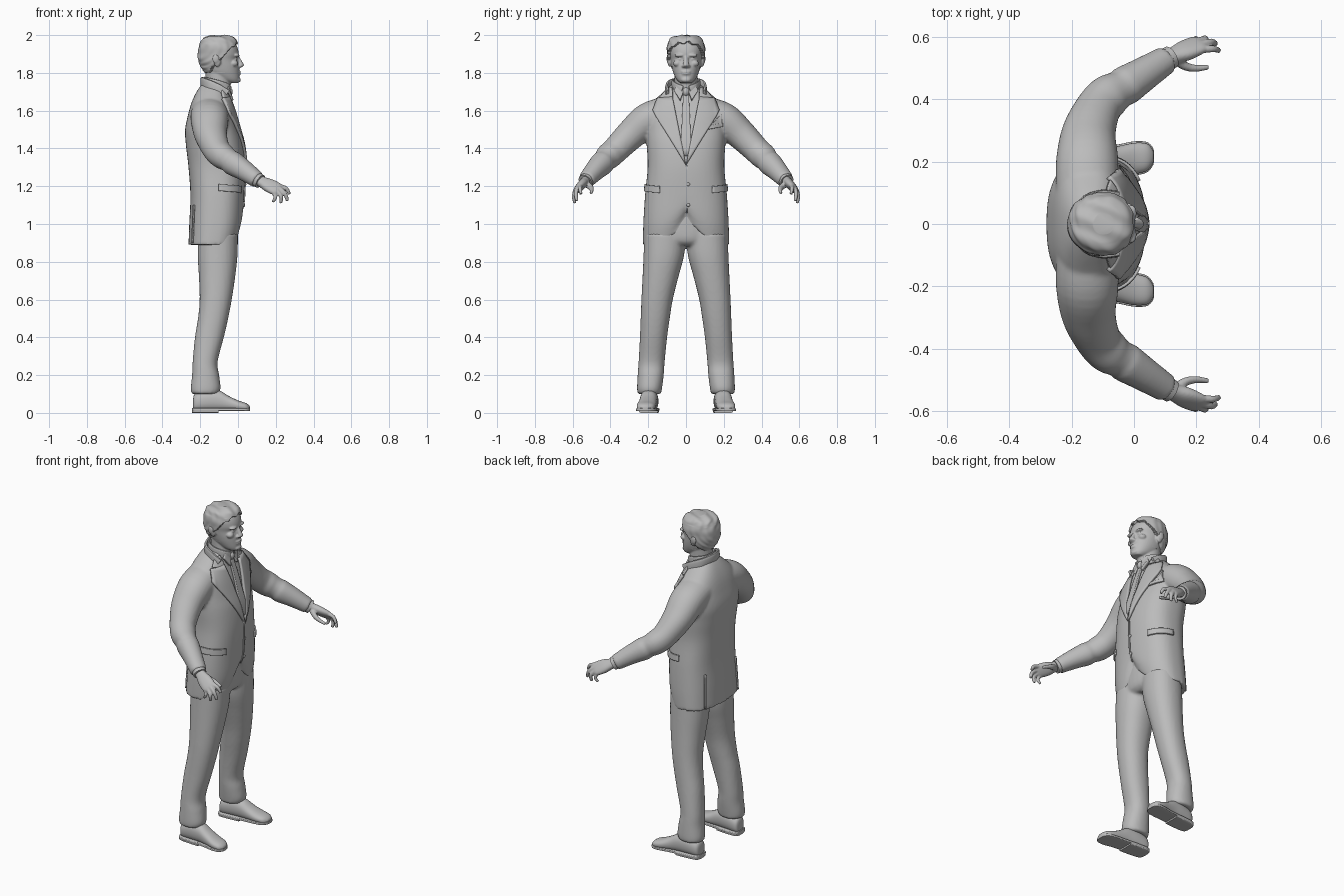
import bpy, bmesh
from math import sin, cos, pi, radians, copysign
from mathutils import Vector
from mathutils.bvhtree import BVHTree

if "Cube" in bpy.data.objects:
    bpy.data.objects.remove(bpy.data.objects["Cube"])

clay = bpy.data.materials.new("plain_grey")
clay.use_nodes = True
clay.diffuse_color = (0.5, 0.5, 0.5, 1)
clay.node_tree.nodes["Principled BSDF"].inputs["Base Color"].default_value = clay.diffuse_color
X, Y, Z = Vector((1, 0, 0)), Vector((0, 1, 0)), Vector((0, 0, 1))


def blend(rows, k):
    """Catmull-Rom interpolation of rows of numbers."""
    out = []
    for i in range(len(rows) - 1):
        a, b, c, d = (rows[min(max(j, 0), len(rows) - 1)] for j in range(i - 1, i + 3))
        for n in range(k):
            t = n / k
            out.append([q + t * (r - p) / 2 + t * t * (p - 2.5 * q + 2 * r - s / 2)
                        + t ** 3 * (1.5 * (q - r) + (s - p) / 2) for p, q, r, s in zip(a, b, c, d)])
    return out + [list(rows[-1])]


def loft(bm, rows, frame=None, wide=Z, p=2.0, sides=32, k=5):
    """Closed loft; each row is centre x, y, z and two radii."""
    rows = blend(rows, k)
    rings = []
    for i, (x, y, z, a, b) in enumerate(rows):
        if frame:
            u, v = frame
        else:
            t = Vector(rows[min(i + 1, len(rows) - 1)][:3]) - Vector(rows[max(i - 1, 0)][:3])
            t.normalize()
            u = (wide - t * wide.dot(t)).normalized()
            v = t.cross(u)
        ring = []
        for n in range(sides):
            c, s = cos(2 * pi * n / sides), sin(2 * pi * n / sides)
            ring.append(bm.verts.new(Vector((x, y, z)) + u * a * copysign(abs(c) ** (2 / p), c)
                                     + v * b * copysign(abs(s) ** (2 / p), s)))
        rings.append(ring)
    for r, q in zip(rings, rings[1:]):
        for n in range(sides):
            m = (n + 1) % sides
            bm.faces.new((r[n], r[m], q[m], q[n]))
    bm.faces.new(rings[0])
    bm.faces.new(rings[-1])
    return [v for ring in rings for v in ring]


def slab(z, x0, x1, ry, y=0):
    return ((x0 + x1) / 2, y, z, (x1 - x0) / 2, ry)


def blob(bm, pos, size):
    vs = bmesh.ops.create_uvsphere(bm, u_segments=20, v_segments=12, radius=1)["verts"]
    for v in vs:
        v.co = Vector(a * s for a, s in zip(v.co, size)) + Vector(pos)


def flip(rows, s):
    return [(r[0], r[1] * s, *r[2:]) for r in rows]


def finish(bm, name, voxel=0, smooth=3):
    bmesh.ops.recalc_face_normals(bm, faces=bm.faces)
    me = bpy.data.meshes.new(name)
    bm.to_mesh(me)
    bm.free()
    ob = bpy.data.objects.new(name, me)
    bpy.context.collection.objects.link(ob)
    me.materials.append(clay)
    bpy.ops.object.select_all(action="DESELECT")
    ob.select_set(True)
    bpy.context.view_layer.objects.active = ob
    if voxel:
        me.shade_smooth()
        rm = ob.modifiers.new("fuse", "REMESH")
        rm.mode, rm.voxel_size, rm.use_smooth_shade = "VOXEL", voxel, True
        sm = ob.modifiers.new("soften", "SMOOTH")
        sm.factor, sm.iterations = 0.5, smooth
    else:
        bpy.ops.object.shade_smooth_by_angle(angle=radians(40))
    return ob


# Jacket: body with cutaway front hem, fused with the sleeves
bm = bmesh.new()
body = loft(bm, [slab(.89, -.262, .0, .228), slab(1.0, -.258, .025, .226), slab(1.15, -.252, .033, .217),
                 slab(1.3, -.262, .037, .203), slab(1.42, -.276, .025, .208), slab(1.5, -.28, .004, .212),
                 slab(1.58, -.264, -.018, .208), slab(1.64, -.247, -.038, .18), slab(1.69, -.225, -.055, .13),
                 slab(1.73, -.2, -.065, .085), slab(1.745, -.185, -.075, .065)], (X, Y), p=2.5, sides=64)
for v in body:
    if v.co.z < 1.15 and v.co.x > -.08:
        rise = .16 * max(0, 1 - abs(v.co.y) / .15) ** 1.6
        v.co.z += rise * (1.15 - v.co.z) / .26
sleeve = [(-.15, .1, 1.585, .09, .1), (-.15, .2, 1.55, .092, .1), (-.145, .29, 1.475, .08, .087),
          (-.115, .37, 1.395, .07, .073), (-.08, .41, 1.358, .068, .07), (-.045, .432, 1.335, .06, .06),
          (-.025, .445, 1.32, .064, .063), (.03, .48, 1.285, .055, .055), (.105, .528, 1.232, .043, .045)]
for s in (1, -1):
    loft(bm, flip(sleeve, s), p=2.1)
jacket = finish(bm, "jacket", .009, 3)
surface = BVHTree.FromObject(jacket, bpy.context.evaluated_depsgraph_get())


def patch(name, corners, lift=.008, radial=False, n=10):
    """Cloth panel laid on the jacket; corners are (y or angle, z)."""
    bm = bmesh.new()
    a, b, c, d = (Vector(q) for q in corners)
    grid = []
    for i in range(n + 1):
        for j in range(n + 1):
            u, z = a.lerp(b, i / n).lerp(d.lerp(c, i / n), j / n)
            aim = Vector((cos(radians(u)), sin(radians(u)), 0)) if radial else X
            start = Vector((-.11, 0, z)) + aim * .4 if radial else Vector((.4, u, z))
            hit, nor, _, _ = surface.ray_cast(start, -aim)
            if hit is None:
                hit, nor, _, _ = surface.find_nearest(Vector((-.05, u, z)))
            grid.append(bm.verts.new(hit + nor * lift / 2))
    for i in range(n):
        for j in range(n):
            q = i * (n + 1) + j
            bm.faces.new((grid[q], grid[q + 1], grid[q + n + 2], grid[q + n + 1]))
    ob = finish(bm, name)
    so = ob.modifiers.new("cloth", "SOLIDIFY")
    so.thickness, so.offset = lift, 0


# Lapels, pocket flaps, vents
for s, side in ((1, "left"), (-1, "right")):
    patch(side + "_lapel", [(0, 1.31), (s * .07, 1.67), (s * .145, 1.66), (s * .175, 1.6)], .014)
    patch(side + "_collar_end", [(s * .068, 1.66), (s * .07, 1.72), (s * .1, 1.705), (s * .135, 1.665)], .012)
    patch(side + "_pocket_flap", [(s * 48, 1.165), (s * 48, 1.2), (s * 88, 1.21), (s * 88, 1.175)], .009, True)
    patch(side + "_vent", [(s * 128, .9), (s * 128, 1.1), (s * 131, 1.1), (s * 131, .9)], .008, True)
    patch(side + "_shirt_collar_point", [(s * .012, 1.70), (s * .03, 1.65), (s * .06, 1.7), (s * .045, 1.73)], .02)
patch("breast_pocket", [(.12, 1.5), (.12, 1.52), (.195, 1.535), (.195, 1.515)], .008)
patch("pocket_square", [(.13, 1.52), (.165, 1.56), (.19, 1.585), (.19, 1.53)], .006)
patch("front_edge", [(0, 1.06), (0, 1.31), (.008, 1.31), (.008, 1.06)], .006)
patch("tie", [(-.03, 1.36), (-.014, 1.7), (.014, 1.7), (.03, 1.36)], .012)
bm = bmesh.new()
blob(bm, (-.05, 0, 1.7), (.022, .02, .025))
finish(bm, "tie_knot")
bm = bmesh.new()
for z, x in ((1.21, .039), (1.1, .033)):
    blob(bm, (x, .012, z), (.005, .009, .009))
finish(bm, "buttons")


# Collars wrap the neck from front to back
def collar(name, half, a, b):
    path = [(*q, a, b) for q in half]
    bm = bmesh.new()
    loft(bm, path + flip(path[-2::-1], -1), p=3, sides=16, k=8)
    finish(bm, name)


collar("jacket_collar", [(-.06, .098, 1.685), (-.11, .1, 1.715), (-.165, .075, 1.74), (-.19, 0, 1.75)], .028, .009)
collar("shirt_collar", [(-.042, .02, 1.708), (-.06, .052, 1.722), (-.115, .071, 1.74), (-.165, .045, 1.752),
                        (-.178, 0, 1.756)], .024, .006)

# Trousers: seat and both legs
bm = bmesh.new()
loft(bm, [slab(.885, -.17, -.03, .11), slab(.93, -.21, .0, .19), slab(1.1, -.21, .0, .19)], (X, Y))
leg = [slab(.1, -.245, -.105, .062, .194), slab(.13, -.25, -.092, .066, .193), slab(.2, -.243, -.1, .069, .187),
       slab(.27, -.24, -.108, .069, .182), slab(.4, -.228, -.075, .072, .172), slab(.5, -.212, -.052, .077, .163),
       slab(.6, -.203, -.033, .083, .153), slab(.72, -.207, -.015, .095, .135), slab(.83, -.213, -.003, .107, .118),
       slab(.95, -.21, .0, .11, .11)]
for s in (1, -1):
    loft(bm, flip(leg, s), (X, Y), p=2.2)
finish(bm, "trousers", .009, 3)

# Shoes: upper, sole and heel
for s, side in ((1, "left"), (-1, "right")):
    upper = [(-.238, .188, .045, .02, .03), (-.225, .19, .055, .042, .048), (-.16, .194, .066, .047, .058),
             (-.1, .198, .064, .046, .055), (-.05, .203, .05, .047, .04), (0, .21, .038, .05, .028),
             (.04, .214, .031, .044, .022), (.058, .216, .026, .026, .015), (.063, .216, .024, .012, .008)]
    bm = bmesh.new()
    loft(bm, flip(upper, s), (Y, Z), p=2.3, k=4)
    finish(bm, side + "_shoe")
    bm = bmesh.new()
    loft(bm, [(r[0] * 1.02, r[1] * s, .017, r[3] + .005, .008) for r in upper], (Y, Z), p=6, k=4)
    loft(bm, [(r[0] * 1.02, r[1] * s, .013, r[3] + .004, .013) for r in upper[:4]], (Y, Z), p=8, k=4)
    finish(bm, side + "_sole")

# Hands with cuffs
knuckles = [(.222, .56, 1.2), (.217, .575, 1.188), (.206, .585, 1.175), (.19, .588, 1.163)]
middles = [(.255, .561, 1.188), (.248, .583, 1.162), (.228, .594, 1.145), (.198, .594, 1.138)]
tips = [(.273, .556, 1.158), (.262, .578, 1.122), (.226, .588, 1.11), (.182, .588, 1.117)]
for s, side in ((1, "left"), (-1, "right")):
    span = Vector((.037, -.028 * s, .035))
    bm = bmesh.new()
    loft(bm, flip([(.08, .515, 1.248, .03, .025), (.125, .538, 1.224, .03, .023), (.165, .556, 1.204, .04, .023),
                   (.205, .574, 1.185, .04, .017), (.22, .581, 1.178, .03, .01)], s), wide=span, p=2.4, sides=24)
    for a, b, c, r in zip(knuckles, middles, tips, (.011, .0115, .011, .0095)):
        loft(bm, flip([(*a, r + .001, r + .001), (*b, r, r), (*c, r * .75, r * .75)], s), wide=span, sides=12)
    loft(bm, flip([(.13, .53, 1.215, .018, .018), (.165, .506, 1.195, .016, .014), (.2, .499, 1.18, .012, .011),
                   (.238, .503, 1.165, .008, .008)], s), wide=span, sides=12)
    finish(bm, side + "_hand", .0045, 2)
    bm = bmesh.new()
    loft(bm, flip([(.08, .513, 1.249, .039, .039), (.118, .535, 1.225, .038, .037)], s), p=2.1)
    finish(bm, side + "_shirt_cuff")

# Head: skull, neck and face fused
skull = [slab(1.747, -.06, .002, .03), slab(1.765, -.115, .008, .05), slab(1.8, -.165, .008, .067),
         slab(1.835, -.188, .006, .076), slab(1.87, -.2, -.002, .082), slab(1.9, -.202, .004, .086),
         slab(1.935, -.198, -.003, .087), slab(1.965, -.18, -.02, .075), slab(1.982, -.15, -.045, .05),
         slab(1.988, -.12, -.075, .02)]
bm = bmesh.new()
loft(bm, skull, (X, Y), p=2.15, sides=40)
loft(bm, [slab(1.68, -.175, -.045, .064), slab(1.75, -.17, -.038, .061), slab(1.82, -.175, -.05, .062)], (X, Y))
loft(bm, [(-.002, 0, 1.888, .008, .01), (.01, 0, 1.86, .012, .013), (.018, 0, 1.84, .014, .016),
          (.006, 0, 1.827, .008, .014)], (X, Y), sides=16)
blob(bm, (.001, 0, 1.763), (.014, .026, .014))
for z, w in ((1.806, .027), (1.795, .024)):
    blob(bm, (.004, 0, z), (.012, w, .006))
for s in (1, -1):
    blob(bm, (-.008, s * .034, 1.893), (.017, .028, .009))
    blob(bm, (-.022, s * .046, 1.85), (.022, .022, .018))
    blob(bm, (.008, s * .014, 1.836), (.012, .009, .008))
    blob(bm, (-.017, s * .033, 1.872), (.014, .015, .008))
    blob(bm, (-.11, s * .086, 1.865), (.02, .012, .033))
    blob(bm, (-.118, s * .096, 1.875), (.018, .007, .024))
finish(bm, "head", .0045, 2)

# Hair: wavy shell that tucks into the skull below the hairline
bm = bmesh.new()
for v in loft(bm, [(x, y, z + .011 * (z > 1.95), a + .011, b + .013) for x, y, z, a, b in skull[2:]],
              (X, Y), p=2.15, sides=96, k=10):
    x, y, z = v.co
    line = 1.795 + max(0, x + .165) * 1.0 + .006 * sin(y * 130)
    wave = 1 + .022 * sin(70 * y + 90 * x + 30 * sin(z * 9)) * sin(55 * x - 40 * z)
    if z < line:
        wave = .84
    v.co.x, v.co.y = -.1 + (x + .1) * wave, y * wave
    v.co.z += .003 * sin(90 * y + 40 * x) * (z > 1.96)
finish(bm, "hair")
